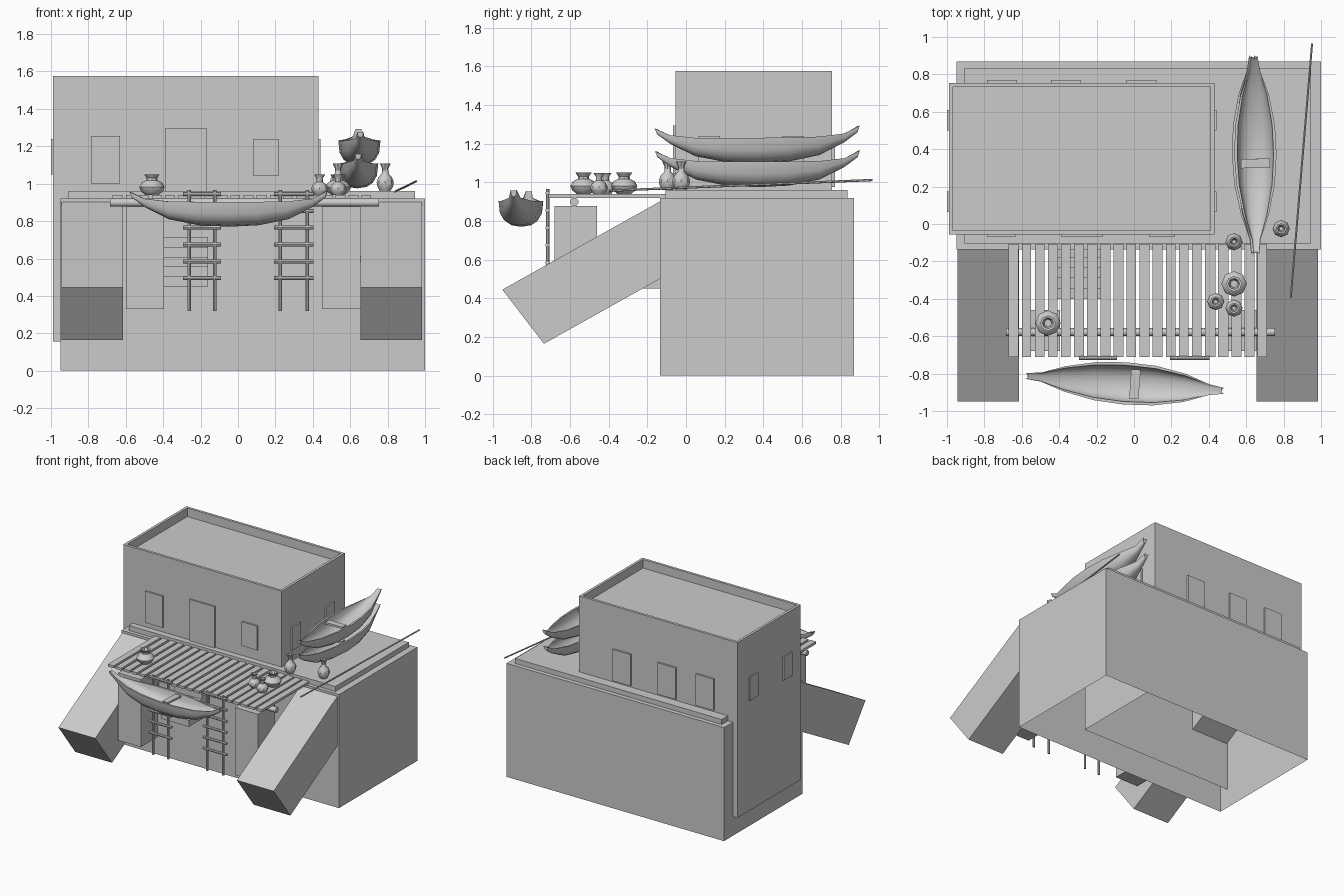
import bpy, bmesh, math, random
from mathutils import Vector, Matrix

if "Cube" in bpy.data.objects:
    bpy.data.objects.remove(bpy.data.objects["Cube"])

random.seed(4)


def finish(name, bm, smooth=False):
    bmesh.ops.recalc_face_normals(bm, faces=bm.faces)
    me = bpy.data.meshes.new(name)
    bm.to_mesh(me)
    bm.free()
    ob = bpy.data.objects.new(name, me)
    bpy.context.collection.objects.link(ob)
    if smooth:
        bpy.context.view_layer.objects.active = ob
        ob.select_set(True)
        bpy.ops.object.shade_smooth_by_angle(angle=math.radians(40))
        ob.select_set(False)
    return ob


def box_bm(lo, hi):
    bm = bmesh.new()
    lo, hi = Vector(lo), Vector(hi)
    m = Matrix.Translation((lo + hi) / 2) @ Matrix.Diagonal((*(hi - lo), 1))
    bmesh.ops.create_cube(bm, size=1, matrix=m)
    return bm


def drop_bottom(bm):
    bm.normal_update()
    bmesh.ops.delete(bm, geom=[f for f in bm.faces if f.normal.z < -0.9], context='FACES_ONLY')


def box(name, lo, hi):
    return finish(name, box_bm(lo, hi))


def rod(name, a, b, r, n=8):
    a, b = Vector(a), Vector(b)
    bm = bmesh.new()
    q = (b - a).to_track_quat('Z', 'Y').to_matrix().to_4x4()
    bmesh.ops.create_cone(bm, cap_ends=True, segments=n, radius1=r, radius2=r,
                          depth=(b - a).length, matrix=Matrix.Translation((a + b) / 2) @ q)
    return finish(name, bm, True)


def loft(bm, rings, cap=True):
    vs = [[bm.verts.new(p) for p in r] for r in rings]
    n = len(vs[0])
    for a, b in zip(vs, vs[1:]):
        for i in range(n):
            bm.faces.new((a[i], a[(i + 1) % n], b[(i + 1) % n], b[i]))
    if cap:
        bm.faces.new(vs[0])
        bm.faces.new(vs[-1])


# Open-bottomed platform with a raised slab
bm = box_bm((-.95, -.135, 0), (1, .87, .92))
drop_bottom(bm)
finish("platform", bm)
box("platform_slab", (-.905, -.105, .92), (.947, .835, .96))

# House with sunken roof and open underside
bm = box_bm((-.99, -.055, .155), (.43, .755, 1.575))
drop_bottom(bm)
top = [f for f in bm.faces if f.normal.z > .9]
bmesh.ops.inset_region(bm, faces=top, thickness=.03)
ext = bmesh.ops.extrude_discrete_faces(bm, faces=top)
bmesh.ops.translate(bm, verts=ext['faces'][0].verts, vec=(0, 0, -.07))
finish("house", bm)

# Door and shutters
for name, x0, x1, z0, z1 in (("front_shutter", -.785, -.63, 1.0, 1.255),
                             ("front_door", -.39, -.165, .955, 1.295),
                             ("front_window", .08, .22, 1.045, 1.24)):
    box(name, (x0, -.068, z0), (x1, -.05, z1))
for x0 in (-.785, -.445, -.04):
    box("back_shutter", (x0, .75, .975), (x0 + .16, .77, 1.23))
for y0 in (.065, .5):
    box("left_shutter", (-1, y0, 1.05), (-.985, y0 + .11, 1.24))
    box("right_shutter", (.425, y0, 1.05), (.442, y0 + .11, 1.24))

# Slanted buttresses
for x0 in (-.945, .655):
    bm = bmesh.new()
    side = [(-.95, .445), (-.735, .165), (.105, .635), (-.11, .915)]
    loft(bm, [[(x, y, z) for y, z in side] for x in (x0, x0 + .33)])
    finish("buttress", bm)

# Plank deck with its beam and posts
for i in range(20):
    x = -.67 + i * .07
    w = .053 + random.uniform(-.003, .003)
    box("deck_plank", (x, -.71, .92), (x + w, -.107, .94))
rod("deck_beam", (-.685, -.578, .899), (.755, -.578, .899), .022, 10)
for x0 in (-.6, .45):
    box("deck_post", (x0, -.68, .33), (x0 + .205, -.46, .877))

# Steps under the deck
for i in range(5):
    box("step", (-.41, -.4 + i * .055, .45 + i * .053), (-.16, -.125, .503 + i * .053))

# Ladders
for xa, xb in ((-.26, -.125), (.225, .37)):
    for x in (xa, xb):
        rod("ladder_rail", (x, -.715, .32), (x, -.715, .965), .009)
    for i in range(6):
        z = .495 + i * .09
        rod("ladder_rung", (xa - .033, -.717, z), (xb + .033, -.717, z), .011)


# Boats: (length, half width, keel height, gunwale height)
STATIONS = [(-.53, .016, .155, .185), (-.45, .024, .105, .15), (-.32, .068, .04, .135),
            (-.16, .102, .008, .133), (0, .113, 0, .132), (.16, .106, .008, .133),
            (.32, .076, .04, .135), (.45, .03, .105, .15), (.53, .016, .155, .19)]


def boat(name, loc, rot, tilt=0, seat=0.04):
    bm = bmesh.new()
    rings = []
    for t, w, zb, zt in STATIONS:
        lean = .012 * (1 if t > 0 else -1) if abs(t) > .5 else 0
        floor = zt - (zt - zb) * max(.05, .8 - (abs(t) / .53) ** 2 * .8)
        ring = []
        for s, base in ((1, zb), (.86, floor)):
            half = []
            for k in range(9):
                a = -math.pi / 2 + math.pi * k / 8
                px = math.copysign(abs(math.sin(a)) ** .85, a) * w * s
                h = abs(math.cos(a)) ** .75 if 0 < k < 8 else 0
                half.append((t - lean * h, px, zt - (zt - base) * h))
            ring += half if s == 1 else half[::-1]
        rings.append(ring)
    loft(bm, rings)
    m = (Matrix.Translation(loc) @ Matrix.Rotation(rot, 4, 'Z')
         @ Matrix.Rotation(tilt, 4, 'Y'))
    bm.transform(m)
    finish(name, bm, True)
    bm = box_bm((seat - .025, -.078, .115), (seat + .025, .078, .13))
    bm.transform(m)
    finish(name + "_seat", bm)


boat("front_boat", (-.05, -.852, .77), -.075, seat=.055)
boat("lower_boat", (.637, .37, .975), math.pi / 2 + .01, seat=-.045)
boat("upper_boat", (.649, .37, 1.098), math.pi / 2 + .01, -.01, seat=-.045)

# Pole leaning on the slab
rod("pole", (.838, -.395, .957), (.952, .965, 1.012), .006, 6)

# Jars: eight-sided turned profiles (radius, height)
WIDE = [(.035, 0), (.06, .02), (.068, .042), (.055, .065), (.03, .078),
        (.028, .09), (.042, .11), (.03, .108), (.02, .08)]
TALL = [(.028, 0), (.042, .025), (.046, .048), (.036, .075), (.017, .095),
        (.016, .12), (.029, .148), (.02, .146), (.011, .11)]
for name, prof, x, y, z, h in (("wide_jar", WIDE, -.46, -.53, .94, 1),
                               ("wide_jar", WIDE, .535, -.32, .94, 1),
                               ("small_jar", TALL, .437, -.415, .94, .73),
                               ("small_jar", TALL, .535, -.45, .94, .73),
                               ("tall_jar", TALL, .535, -.095, .96, 1),
                               ("tall_jar", TALL, .787, -.025, .96, 1)):
    bm = bmesh.new()
    loft(bm, [[(x + r * math.cos(k * math.pi / 4), y + r * math.sin(k * math.pi / 4), z + q * h)
               for k in range(8)] for r, q in prof])
    finish(name, bm, True)
